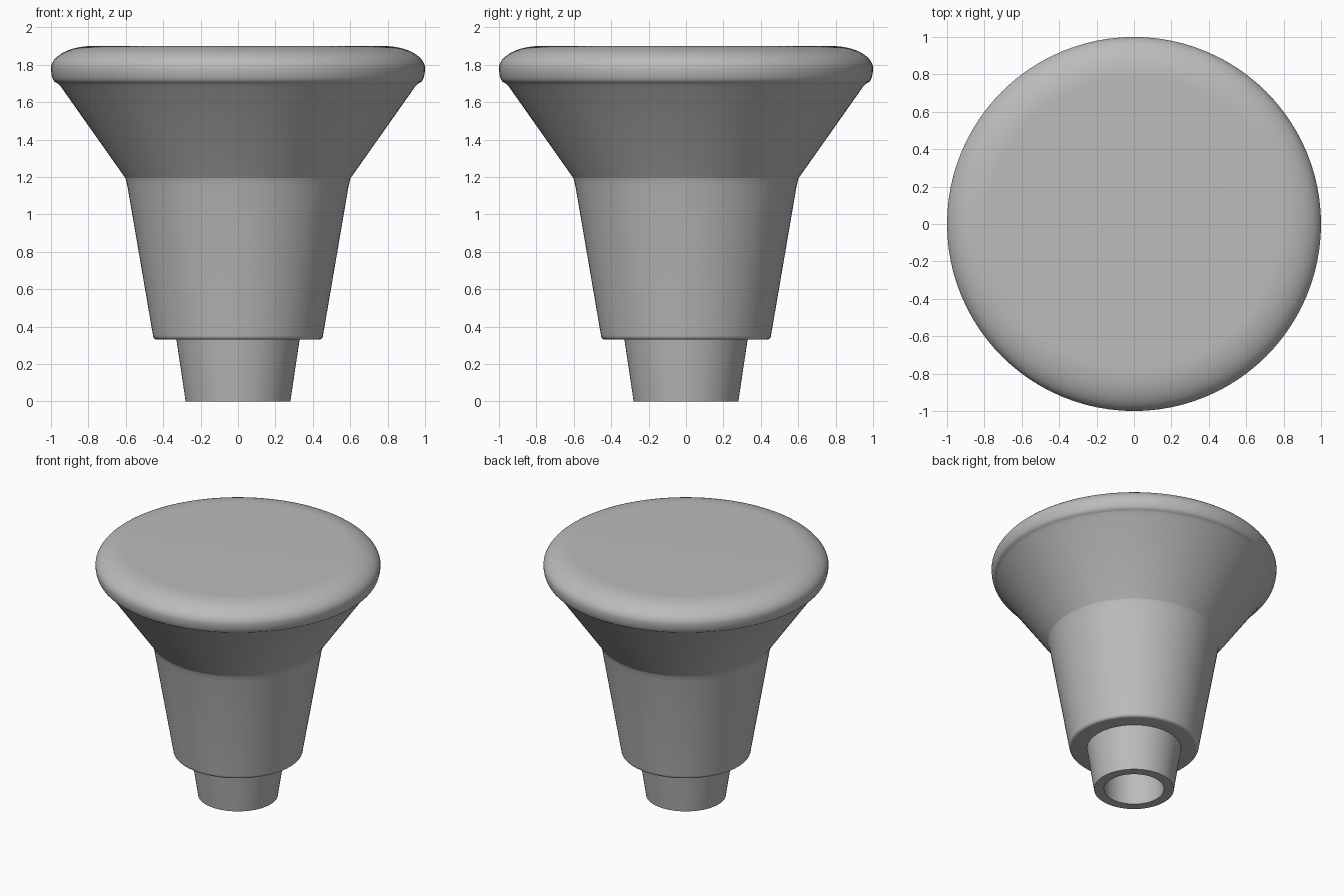
import bpy, bmesh
from math import sin, cos, pi, radians

SEGMENTS = 96

cube = bpy.data.objects.get("Cube")
if cube:
    bpy.data.objects.remove(cube, do_unlink=True)

grey = bpy.data.materials.new("plain grey")
grey.use_nodes = True
colour = (0.5, 0.5, 0.5, 1)
grey.diffuse_color = colour
grey.node_tree.nodes["Principled BSDF"].inputs["Base Color"].default_value = colour


def arc(r, z, a, b, start, end, steps):
    """Points (radius, height) along part of an ellipse."""
    angles = [radians(start + (end - start) * i / steps) for i in range(steps + 1)]
    return [(r + a * cos(t), z + b * sin(t)) for t in angles]


def lathe(name, profile):
    """Turn a profile, listed from top to bottom on the outside, about z."""
    bm = bmesh.new()
    rings = []
    for r, z in profile:
        turn = [2 * pi * i / SEGMENTS for i in range(SEGMENTS)]
        rings.append([bm.verts.new((r * cos(t), r * sin(t), z)) for t in turn])
    for upper, lower in zip(rings, rings[1:]):
        for i in range(SEGMENTS):
            j = (i + 1) % SEGMENTS
            bm.faces.new((upper[i], lower[i], lower[j], upper[j]))
    bmesh.ops.remove_doubles(bm, verts=bm.verts, dist=0.0005)
    mesh = bpy.data.meshes.new(name)
    bm.to_mesh(mesh)
    bm.free()
    mesh.materials.append(grey)
    obj = bpy.data.objects.new(name, mesh)
    bpy.context.collection.objects.link(obj)
    bpy.ops.object.select_all(action="DESELECT")
    obj.select_set(True)
    bpy.context.view_layer.objects.active = obj
    bpy.ops.object.shade_smooth_by_angle(angle=radians(30))
    return obj


# Flat-topped cap with a rounded rim
rim = arc(0.78, 1.78, 0.22, 0.12, 90, 0, 16)
under_rim = arc(0.965, 1.78, 0.035, 0.08, 0, -60, 5)[1:]
lathe("cap", [(0, 1.9)] + rim + under_rim + [(0.965, 1.70)])

# Flared neck under the cap
lathe("flared_neck", [(0.965, 1.70), (0.945, 1.68), (0.603, 1.195)])

# Tapered body with a softened lower edge and a flat underside
lower_edge = arc(0.433, 0.355, 0.022, 0.025, 0, -90, 5)
lathe("body", [(0.603, 1.195), (0.598, 1.18), (0.591, 1.15)] + lower_edge + [(0.31, 0.33)])

# Hollow tapered stem with a deep bore
lathe("stem", [(0.33, 0.335), (0.28, 0), (0.21, 0), (0.21, 1.2), (0, 1.2)])
